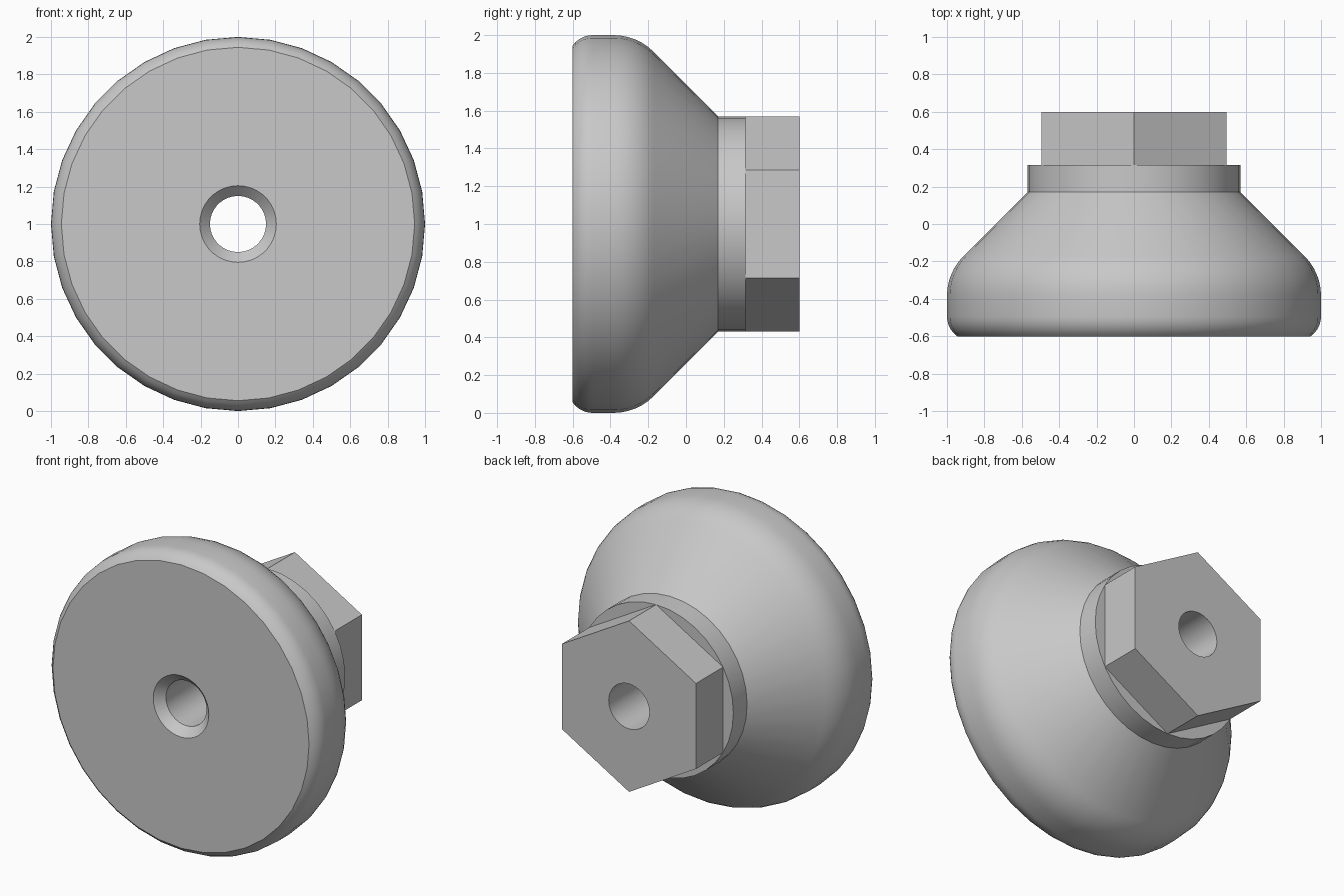
import bpy, bmesh
from math import sin, cos, pi, radians

cube = bpy.data.objects.get("Cube")
if cube:
    bpy.data.objects.remove(cube, do_unlink=True)

SEGMENTS = 36
BORE = 0.15
COLLAR = 0.57

grey = bpy.data.materials.new("light grey")
grey.use_nodes = True
grey.diffuse_color = (0.58, 0.58, 0.58, 1)
grey.node_tree.nodes["Principled BSDF"].inputs["Base Color"].default_value = grey.diffuse_color


def arc(r, y, radius, start, end, steps):
    """Profile points on an arc centred at (r, y)."""
    angles = [radians(start + (end - start) * i / steps) for i in range(steps + 1)]
    return [(r + radius * cos(a), y + radius * sin(a)) for a in angles]


def hexagon(angle):
    """Radius factor of a hexagon with corners straight up and down."""
    offset = (angle - pi / 2) % (pi / 3) - pi / 6
    return cos(pi / 6) / cos(offset)


def lathe(name, profile, outline=lambda angle: 1):
    """Turn a closed (radius, y) profile about the y axis; the bore stays round."""
    bm = bmesh.new()
    rings = []
    for s in range(SEGMENTS):
        a = 2 * pi * s / SEGMENTS
        ring = []
        for r, y in profile:
            r *= outline(a) if r > BORE else 1
            ring.append(bm.verts.new((r * cos(a), y, 1 + r * sin(a))))
        rings.append(ring)
    n = len(profile)
    for s in range(SEGMENTS):
        a, b = rings[s], rings[(s + 1) % SEGMENTS]
        for i in range(n):
            j = (i + 1) % n
            bm.faces.new((a[i], a[j], b[j], b[i]))
    bmesh.ops.recalc_face_normals(bm, faces=bm.faces)
    mesh = bpy.data.meshes.new(name)
    bm.to_mesh(mesh)
    bm.free()
    mesh.materials.append(grey)
    obj = bpy.data.objects.new(name, mesh)
    bpy.context.collection.objects.link(obj)
    bpy.ops.object.select_all(action='DESELECT')
    obj.select_set(True)
    bpy.context.view_layer.objects.active = obj
    bpy.ops.object.shade_smooth_by_angle(angle=radians(30))


# Round foot: countersunk bore, rounded rim, cone and collar
foot = [(BORE, -0.545), (0.205, -0.6)]
foot += arc(0.87, -0.494, 0.13, -55, 0, 5)
foot += arc(0.7, -0.384, 0.3, 0, 45, 6)
foot += [(COLLAR, 0.17), (COLLAR, 0.315), (BORE, 0.315)]
lathe("round_foot", foot)

# Hexagonal nut on the back
nut = [(BORE, 0.3), (COLLAR, 0.3), (COLLAR, 0.6), (BORE, 0.6)]
lathe("hex_nut", nut, hexagon)
